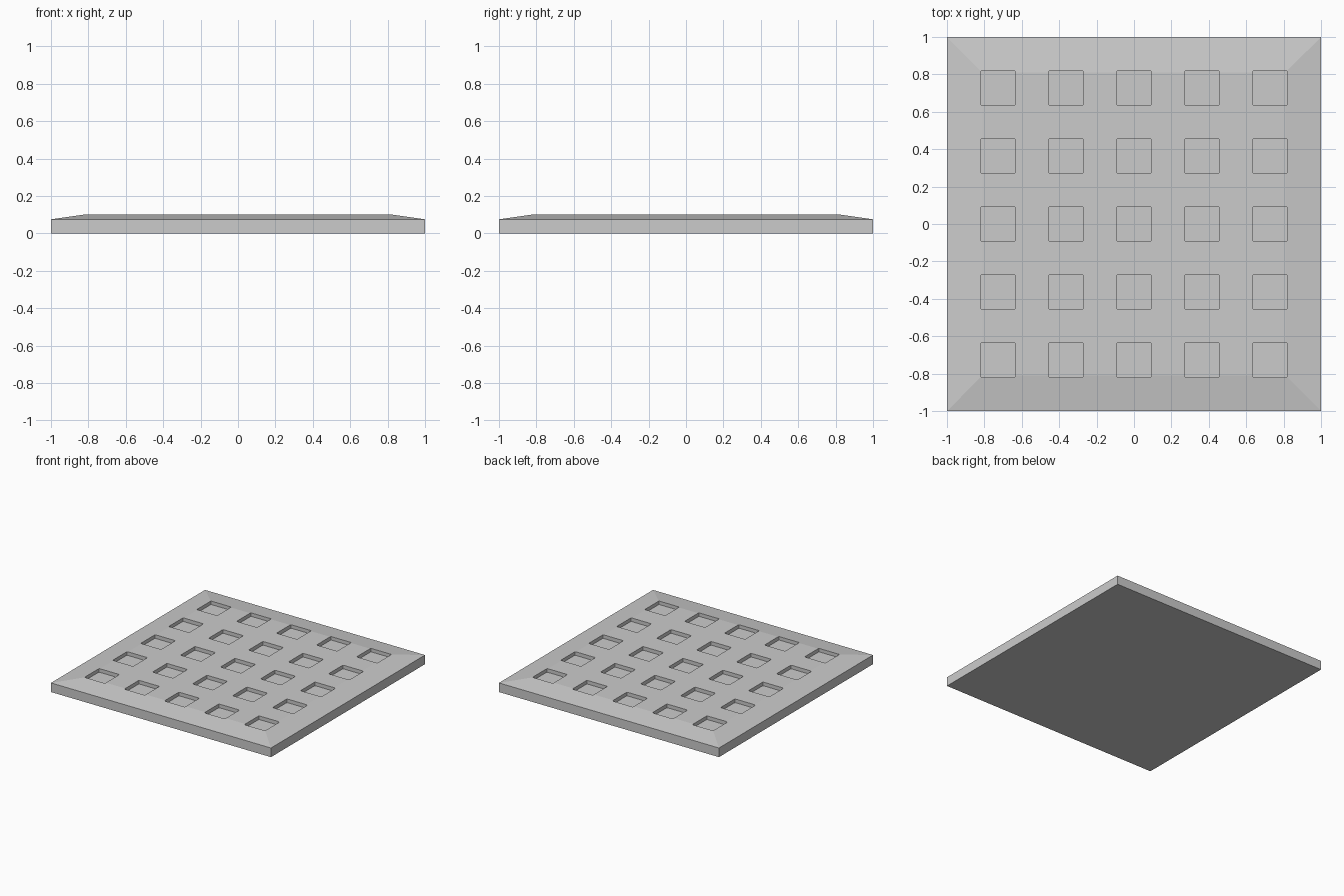
import bpy, bmesh
from mathutils import Matrix, Vector

if "Cube" in bpy.data.objects:
    bpy.data.objects.remove(bpy.data.objects["Cube"])


def make_object(name, bm):
    mesh = bpy.data.meshes.new(name)
    bmesh.ops.recalc_face_normals(bm, faces=bm.faces)
    bm.to_mesh(mesh)
    bm.free()
    obj = bpy.data.objects.new(name, mesh)
    bpy.context.collection.objects.link(obj)
    return obj


# Square slab with gently sloping borders around a flat top
bm = bmesh.new()
rings = []
for half, z in [(1, 0), (1, 0.075), (0.81, 0.102)]:
    rings.append([bm.verts.new((sx * half, sy * half, z))
                  for sx, sy in [(-1, -1), (1, -1), (1, 1), (-1, 1)]])
bm.faces.new(rings[0][::-1])
bm.faces.new(rings[-1])
for low, high in zip(rings, rings[1:]):
    for i in range(4):
        j = (i + 1) % 4
        bm.faces.new((low[i], low[j], high[j], high[i]))
slab = make_object("paving_slab", bm)

# Five by five grid of square pockets with slightly rounded corners
PITCH, SIZE, FLOOR = 0.3636, 0.187, 0.072
bm = bmesh.new()
for ix in range(-2, 3):
    for iy in range(-2, 3):
        place = (Matrix.Translation((ix * PITCH, iy * PITCH, FLOOR + 0.1))
                 @ Matrix.Diagonal((SIZE, SIZE, 0.2, 1)))
        bmesh.ops.create_cube(bm, size=1, matrix=place)
upright = [e for e in bm.edges
           if abs(e.verts[0].co.z - e.verts[1].co.z) > 0.1]
bmesh.ops.bevel(bm, geom=upright, offset=0.008, segments=2,
                profile=0.5, affect='EDGES')
cutter = make_object("pocket_cutter", bm)
cutter.hide_render = True

# Sink the pockets into the slab
cut = slab.modifiers.new("pockets", 'BOOLEAN')
cut.operation = 'DIFFERENCE'
cut.solver = 'EXACT'
cut.object = cutter
bpy.context.view_layer.objects.active = slab
slab.select_set(True)
bpy.ops.object.modifier_apply(modifier=cut.name)
bpy.data.objects.remove(cutter, do_unlink=True)
